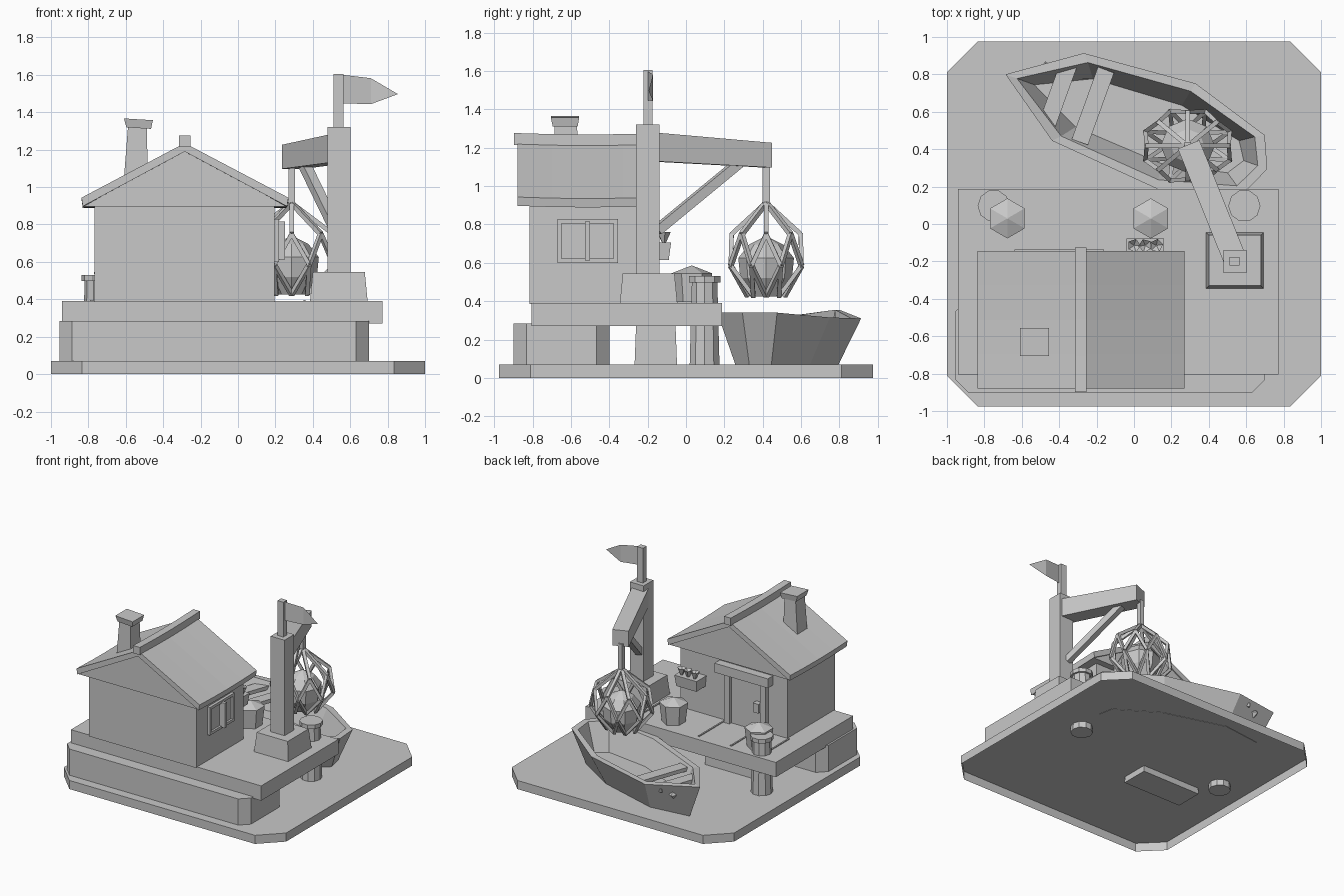
import bpy, bmesh, math
from mathutils import Vector, Matrix

if "Cube" in bpy.data.objects:
    bpy.data.objects.remove(bpy.data.objects["Cube"])

grey = bpy.data.materials.new("plain_grey")
grey.use_nodes = True
grey.diffuse_color = (0.58, 0.58, 0.58, 1)
grey.node_tree.nodes["Principled BSDF"].inputs["Base Color"].default_value = (0.58, 0.58, 0.58, 1)


def finish(name, bm):
    bmesh.ops.recalc_face_normals(bm, faces=bm.faces)
    mesh = bpy.data.meshes.new(name)
    bm.to_mesh(mesh)
    bm.free()
    mesh.materials.append(grey)
    obj = bpy.data.objects.new(name, mesh)
    bpy.context.collection.objects.link(obj)
    return obj


def loft(name, rings, open_start=False):
    """Skin a list of equal-length point rings and cap the ends."""
    bm = bmesh.new()
    loops = [[bm.verts.new(p) for p in ring] for ring in rings]
    n = len(loops[0])
    for a, b in zip(loops, loops[1:]):
        for i in range(n):
            j = (i + 1) % n
            bm.faces.new((a[i], a[j], b[j], b[i]))
    if not open_start:
        bm.faces.new(loops[0])
    bm.faces.new(loops[-1])
    return finish(name, bm)


def rect(x0, x1, y0, y1, z):
    return [(x0, y0, z), (x1, y0, z), (x1, y1, z), (x0, y1, z)]


def box(name, x0, x1, y0, y1, z0, z1):
    return loft(name, [rect(x0, x1, y0, y1, z0), rect(x0, x1, y0, y1, z1)])


def chamfered(name, x0, x1, y0, y1, z0, z1, c, open_start=False):
    pts = [(x0 + c, y0), (x1 - c, y0), (x1, y0 + c), (x1, y1 - c),
           (x1 - c, y1), (x0 + c, y1), (x0, y1 - c), (x0, y0 + c)]
    return loft(name, [[(x, y, z) for x, y in pts] for z in (z0, z1)], open_start)


def sagging_prism(name, pts, y0, y1, sag):
    """Extrude an x-z outline along y, dipping a little in the middle."""
    rings = []
    for i in range(5):
        t = i / 4
        dip = sag * math.sin(math.pi * t)
        rings.append([(x, y0 + (y1 - y0) * t, z - dip) for x, z in pts])
    return loft(name, rings)


def turned(name, x, y, profile, sides, start=0.0):
    """Lathe of (radius, z) pairs around a vertical axis."""
    def ring(r, z):
        angles = [start + math.tau * i / sides for i in range(sides)]
        return [(x + r * math.cos(a), y + r * math.sin(a), z) for a in angles]
    return loft(name, [ring(r, z) for r, z in profile])


def add_bar(bm, a, b, w):
    """Square bar between two points."""
    a, b = Vector(a), Vector(b)
    d = b - a
    rot = d.to_track_quat('Z', 'Y').to_matrix().to_4x4()
    m = Matrix.Translation((a + b) / 2) @ rot @ Matrix.Diagonal((w, w, d.length, 1))
    bmesh.ops.create_cube(bm, size=1, matrix=m)


def plank_ring(p, side, z0, z1):
    """Upright rectangle centred on p, spread along side."""
    return [p + side * s + Vector((0, 0, z)) for s, z in ((-1, z0), (1, z0), (1, z1), (-1, z1))]


# Ground plate: a shell open underneath, with the supports reaching into it
chamfered("ground_plate", -1, 1, -0.975, 0.975, 0, 0.07, 0.165, open_start=True)

# Foundation, pier and deck
chamfered("foundation", -0.955, 0.7, -0.9, -0.4, 0.07, 0.283, 0.068)
loft("deck_pier", [rect(-0.665, -0.135, -0.27, -0.045, 0.02), rect(-0.655, -0.145, -0.26, -0.055, 0.283)])
box("deck", -0.94, 0.772, -0.805, 0.188, 0.27, 0.39)
for x, y0, y1 in [(-0.785, -0.2, 0.03), (-0.505, -0.2, 0.145), (-0.215, -0.2, 0.145), (0.355, -0.19, 0.09)]:
    box("plank_seam", x - 0.006, x + 0.006, y0, y1, 0.388, 0.397)

# Mooring piles and barrels
for x in (-0.75, 0.59):
    turned("mooring_pile", x, 0.097, [(0.083, 0.02), (0.07, 0.497), (0.086, 0.497), (0.086, 0.53)], 10)
for x in (-0.677, 0.09):
    turned("barrel", x, 0.03, [(0.088, 0.388), (0.107, 0.545), (0.004, 0.585)], 6, math.pi / 2)

# House with a solid gabled roof
RIDGE = -0.285
box("house_walls", -0.768, 0.195, -0.815, -0.205, 0.385, 0.91)
sagging_prism("gable_ends", [(-0.825, 0.897), (0.257, 0.897), (RIDGE, 1.2)], -0.87, -0.155, 0.008)
sagging_prism("roof", [(-0.83, 0.897), (RIDGE, 1.19), (0.262, 0.897), (0.27, 0.943),
                       (RIDGE, 1.235), (-0.837, 0.943)], -0.88, -0.145, 0.008)
sagging_prism("ridge_beam", [(RIDGE - 0.03, 1.215), (RIDGE + 0.03, 1.215), (RIDGE + 0.03, 1.277),
                             (RIDGE - 0.03, 1.277)], -0.898, -0.125, 0.008)

# Chimney
loft("chimney", [rect(-0.615, -0.48, -0.69, -0.56, 0.98), rect(-0.588, -0.488, -0.685, -0.568, 1.325)])


def tilted(ring):
    return [(x, y, z - 0.06 * (x + 0.53)) for x, y, z in ring]


loft("chimney_cap", [tilted(rect(-0.597, -0.465, -0.695, -0.565, 1.315)),
                     tilted(rect(-0.61, -0.455, -0.705, -0.557, 1.362))])

# Door in the rear wall
box("door", -0.56, -0.26, -0.21, -0.19, 0.39, 0.8)
for x in (-0.575, -0.25):
    box("door_post", x - 0.025, x + 0.025, -0.21, -0.165, 0.39, 0.8)
box("door_lintel", -0.64, -0.16, -0.21, -0.137, 0.79, 0.865)
box("door_handle", -0.55, -0.5, -0.2, -0.145, 0.555, 0.63)

# Flower box on the rear wall
loft("flower_box", [rect(-0.03, 0.15, -0.21, -0.09, 0.615), rect(-0.04, 0.16, -0.21, -0.078, 0.705)])
for i in range(3):
    turned("flower", i * 0.06, -0.115, [(0.008, 0.7), (0.036, 0.76), (0.004, 0.735)], 5, i * 0.7)

# Window in the side wall
box("window_pane", 0.19, 0.202, -0.66, -0.365, 0.61, 0.815)
for y in (-0.66, -0.366):
    box("window_upright", 0.19, 0.218, y - 0.011, y + 0.011, 0.6, 0.828)
for z in (0.611, 0.817):
    box("window_rail", 0.19, 0.218, -0.649, -0.377, z - 0.011, z + 0.011)
box("window_mullion", 0.19, 0.25, -0.526, -0.5, 0.612, 0.815)

# Crane
loft("crane_footing", [rect(0.385, 0.693, -0.345, -0.045, 0.388), rect(0.4, 0.678, -0.33, -0.06, 0.545)])
box("crane_post", 0.478, 0.602, -0.262, -0.138, 0.54, 1.322)
root, tip = Vector((0.54, -0.19, 0)), Vector((0.292, 0.425, 0))
side = (tip - root).normalized().cross(Vector((0, 0, 1))) * 0.062
loft("crane_arm", [plank_ring(root, side, 1.13, 1.28), plank_ring(tip, side, 1.097, 1.226)])
bm = bmesh.new()
add_bar(bm, (0.525, -0.15, 0.77), (0.355, 0.275, 1.12), 0.05)
finish("crane_strut", bm)
box("hoist_rope", 0.27, 0.305, 0.4, 0.438, 0.91, 1.12)

# Flag
box("flagpole", 0.511, 0.563, -0.222, -0.176, 1.32, 1.605)
bm = bmesh.new()
cloth = [(0.56, -0.2, 1.6), (0.71, -0.172, 1.582), (0.855, -0.195, 1.497), (0.71, -0.172, 1.443), (0.56, -0.2, 1.448)]
a, b, c, d, e = [bm.verts.new(p) for p in cloth]
bm.faces.new((a, b, d, e))
bm.faces.new((b, c, d))
finish("flag", bm)

# Hanging net of crossed bars with its load
CX, CY, N = 0.287, 0.418, 8


def net_node(r, z, k):
    t = math.tau * k / N
    return (CX + 1.22 * r * math.cos(t), CY + r * math.sin(t), z)


bm = bmesh.new()
for k in range(N):
    upper = net_node(0.18, 0.75, k)
    add_bar(bm, (CX, CY, 0.915), upper, 0.024)
    for half in (-0.5, 0.5):
        middle = net_node(0.2, 0.585, k + half)
        add_bar(bm, upper, middle, 0.022)
        add_bar(bm, middle, net_node(0.095, 0.425, k), 0.022)
finish("cargo_net", bm)
turned("net_load", CX, CY, [(0.075, 0.425), (0.135, 0.52), (0.145, 0.625), (0.09, 0.695), (0.004, 0.738)], 8)

# Rowing boat: half outline as (along, half width, rim height)
BOW = Vector((-0.687, 0.8, 0))
along = Vector((0.94, -0.34, 0)).normalized()
across = Vector((-along.y, along.x, 0))
STATIONS = [(0, 0, 0.355), (0.355, 0.249, 0.31), (0.973, 0.3, 0.315), (1.414, 0.166, 0.34), (1.488, 0, 0.34)]
OUTLINE = STATIONS + [(s, -w, z) for s, w, z in reversed(STATIONS[1:-1])]
MID = 0.82


def boat_ring(length, width, height=None):
    return [BOW + along * (MID + (s - MID) * length) + across * w * width + Vector((0, 0, height or z))
            for s, w, z in OUTLINE]


loft("boat_hull", [boat_ring(0.84, 0.6, 0.068), boat_ring(1, 1), boat_ring(0.92, 0.84), boat_ring(0.8, 0.55, 0.12)])
for s, half in ((0.3, 0.175), (0.497, 0.205)):
    p = BOW + along * s
    loft("boat_thwart", [plank_ring(p + across * half * t, along * 0.046, 0.26, 0.29) for t in (-1, 1)])

# Mooring stud on the bow
outward = across * 0.355 - along * 0.249
stud = BOW + along * 0.19 + across * 0.115 + Vector((0, 0, 0.25))
bm = bmesh.new()
bmesh.ops.create_cone(bm, cap_ends=True, segments=4, radius1=0.045, radius2=0.003, depth=0.05,
                      matrix=Matrix.Translation(stud) @ outward.to_track_quat('Z', 'Y').to_matrix().to_4x4())
finish("bow_stud", bm)
